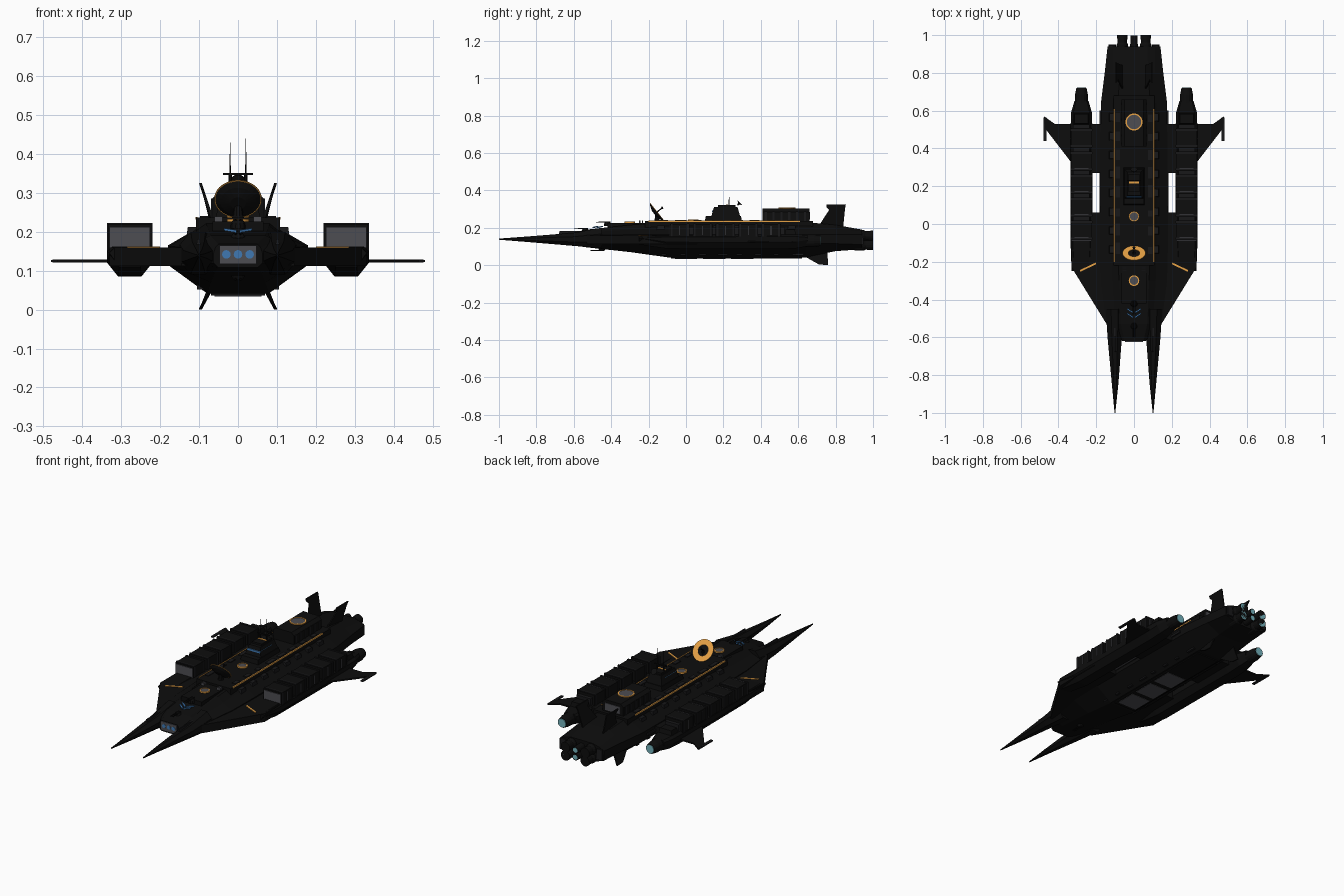
import bpy, bmesh, random
from mathutils import Vector

if "Cube" in bpy.data.objects:
    bpy.data.objects.remove(bpy.data.objects["Cube"])

random.seed(4)

def material(name, rgb):
    m = bpy.data.materials.new(name)
    m.diffuse_color = (*rgb, 1)
    m.use_nodes = True
    m.node_tree.nodes["Principled BSDF"].inputs["Base Color"].default_value = m.diffuse_color
    return m

BLACK = material("hull_black", (0.004, 0.004, 0.004))
DARK = material("trim_dark", (0.009, 0.009, 0.010))
GREY = material("panel_grey", (0.075, 0.075, 0.085))
ORANGE = material("marking_orange", (0.80, 0.36, 0.06))
BLUE = material("glass_blue", (0.05, 0.19, 0.45))
TEAL = material("exhaust_teal", (0.18, 0.46, 0.52))

def loft(name, rings, mat=BLACK, closed=False):
    """Skin rings of equal point count; cap the ends unless closed."""
    bm = bmesh.new()
    vs = [[bm.verts.new(p) for p in r] for r in rings]
    n = len(vs[0])
    pairs = list(zip(vs, vs[1:])) + ([(vs[-1], vs[0])] if closed else [])
    for a, b in pairs:
        for i in range(n):
            bm.faces.new((a[i], a[(i + 1) % n], b[(i + 1) % n], b[i]))
    if not closed:
        bm.faces.new(vs[0])
        bm.faces.new(vs[-1])
    bmesh.ops.recalc_face_normals(bm, faces=bm.faces)
    me = bpy.data.meshes.new(name)
    bm.to_mesh(me)
    bm.free()
    me.materials.append(mat)
    ob = bpy.data.objects.new(name, me)
    bpy.context.collection.objects.link(ob)
    return ob

def box(name, x, y, z, mat=BLACK, taper=0.0):
    """Box from ranges; taper pulls in the top."""
    def ring(h, t):
        return [(x[0] + t, y[0] + t, h), (x[1] - t, y[0] + t, h), (x[1] - t, y[1] - t, h), (x[0] + t, y[1] - t, h)]
    return loft(name, [ring(z[0], 0), ring(z[1], taper)], mat)

def turned(name, base, axis, profile, mat=BLACK, n=16, closed=False):
    """Surface of revolution, profile = (distance along axis, radius)."""
    q = Vector((0, 0, 1)).rotation_difference(Vector(axis))
    from math import cos, sin, tau
    return loft(name, [[Vector(base) + q @ Vector((r * cos(tau * i / n), r * sin(tau * i / n), d))
                for i in range(n)] for d, r in profile], mat, closed)

def ring(name, base, axis, inner, outer, h, mat, n=24):
    return turned(name, base, axis, [(0, inner), (0, outer), (h, outer), (h, inner)], mat, n, True)

def slab(name, pts, offset, mat=BLACK):
    """Polygon extruded along an offset vector."""
    o = Vector(offset)
    return loft(name, [[Vector(p) for p in pts], [Vector(p) + o for p in pts]], mat)

def hull_ring(y, t, zt, s, zs, w, z1, z2, b, zb):
    half = [(t, zt), (s, zs), (w, z1), (w, z2), (b, zb)]
    return [(x, y, z) for x, z in half] + [(-x, y, z) for x, z in reversed(half)]

# Main hull
loft("main_hull", [hull_ring(*s) for s in [
    (-.62, .05, .168, .058, .16, .063, .145, .12, .05, .108),
    (-.53, .07, .19, .10, .175, .145, .16, .12, .06, .095),
    (-.30, .08, .215, .115, .19, .175, .163, .115, .07, .07),
    (-.10, .085, .23, .12, .20, .18, .165, .115, .08, .042),
    (.64, .085, .23, .12, .20, .175, .165, .115, .08, .042),
    (.80, .075, .215, .11, .195, .155, .165, .115, .07, .075),
    (.94, .07, .19, .11, .18, .14, .165, .11, .07, .085)]])
box("upper_deck", (-.108, .108), (-.22, .68), (.19, .237))
box("fore_deck", (-.065, .065), (-.42, -.2), (.19, .226))
box("keel_plate", (-.07, .07), (-.08, .62), (.036, .05))
for y in (0, .15, .30):
    box("belly_panel", (-.06, .06), (y - .06, y + .06), (.034, .04), GREY)

# Nose sensor
box("nose_panel", (-.048, .048), (-.624, -.6), (.117, .165), GREY)
for x in (-.03, 0, .03):
    turned("nose_lens", (x, -.62, .142), (0, -1, 0), [(0, .011), (.006, .011)], BLUE)

# Paired parts
for s in (1, -1):
    X = lambda a, b: tuple(sorted((s * a, s * b)))
    # Front prong, diamond-sided and tapering
    def prong_ring(y, x0, x1, z0, z1):
        m, zm = (x0 + x1) / 2, (z0 + z1) / 2
        d = (z1 - z0) * .2
        return [(s * x, y, z) for x, z in [(m - (m - x0) * .4, z1), (m + (x1 - m) * .4, z1), (x1, zm + d),
                (x1, zm - d), (m + (x1 - m) * .4, z0), (m - (m - x0) * .4, z0), (x0, zm - d), (x0, zm + d)]]
    loft("prong", [prong_ring(-.45, .055, .15, .09, .2), prong_ring(-.6, .064, .14, .103, .173),
                   prong_ring(-.85, .083, .117, .124, .153), prong_ring(-1, .099, .103, .136, .142)])
    box("prong_rib", X(.095, .108), (-.68, -.5), (.15, .182), DARK, .003)
    # Shoulder and rear pylon joining hull to nacelle
    slab("shoulder", [(s * x, y, .112) for x, y in [(.1, -.53), (.145, -.53), (.33, -.23), (.33, .06), (.1, .06)]], (0, 0, .047))
    slab("rear_pylon", [(s * x, y, .115) for x, y in [(.1, .27), (.25, .27), (.25, .53), (.1, .53)]], (0, 0, .045))
    slab("shoulder_stripe", [(s * x, y, .158) for x, y in [(.2, -.213), (.2, -.203), (.285, -.243), (.285, -.253)]], (0, 0, .004), ORANGE)
    # Nacelle
    def nac_ring(y, k, top, bot):
        return [(s * (.278 + k * dx), y, z) for dx, z in [(-.045, top), (.045, top), (.058, top - .012), (.058, bot + .035),
                (.03, bot), (-.03, bot), (-.058, bot + .035), (-.058, top - .012)]]
    loft("nacelle", [nac_ring(-.25, .9, .158, .11), nac_ring(-.1, 1, .162, .088), nac_ring(.5, 1, .165, .085),
                     nac_ring(.59, .95, .165, .09), nac_ring(.65, .65, .16, .1)])
    turned("nacelle_nozzle", (s * .278, .64, .13), (0, 1, 0), [(0, .034), (.045, .034), (.08, .027)])
    turned("nacelle_exhaust", (s * .278, .719, .13), (0, 1, 0), [(0, .024), (.004, .024)], TEAL)
    # Cargo containers on the nacelle
    for i in range(5):
        y = -.085 + i * .122
        box("cargo_container", X(.222, .334), (y, y + .104), (.15, .22))
        box("container_link", X(.235, .322), (y + .1, y + .124), (.15, .205), DARK)
        for dy in (.004, .09):
            box("container_rib", X(.22, .336), (y + dy, y + dy + .01), (.152, .223), DARK)
        box("container_latch", X(.24, .316), (y + .012, y + .015), (.22, .2215), GREY)
        box("container_latch_side", X(.333, .3365), (y + .05, y + .053), (.16, .21), GREY)
    box("container_door", X(.226, .33), (-.089, -.08), (.153, .212), GREY)
    box("nacelle_tail_block", X(.235, .322), (.525, .59), (.15, .19), taper=.008)
    # Side wing with tip rail
    slab("side_wing", [(s * x, y, .121) for x, y in [(.3, .29), (.335, .33), (.47, .505), (.476, .57), (.42, .53), (.3, .53)]], (0, 0, .008))
    box("wing_tip_rail", X(.464, .48), (.44, .565), (.122, .128), DARK)
    # Tail fins, upper with swept tip and lower
    slab("upper_fin", [(s * x, y, z) for x, y, z in [(.062, .71, .21), (.090, .765, .295), (.096, .75, .312), (.10, .75, .325),
         (.10, .855, .325), (.0915, .85, .3), (.066, .84, .2)]], (-s * .007, 0, 0))
    slab("lower_fin", [(s * x, y, z) for x, y, z in [(.07, .62, .055), (.10, .71, .004), (.10, .76, 0), (.066, .755, .085)]], (-s * .007, 0, 0))
    # Deck stripe and side details
    box("deck_stripe", X(.104, .109), (-.2, .61), (.232, .2385), ORANGE)
    box("side_trench_rail", X(.17, .183), (-.1, .6), (.135, .147), DARK)
    turned("side_light", (s * .178, .51, .127), (s, 0, 0), [(0, .006), (.006, .006)], TEAL, 8)
    for i in range(8):
        y = -.16 + i * .1
        box("side_buttress", X(.1, .135), (y, y + .05), (.17, .212), DARK, .006)
        box("deck_block", X(.075, .098), (y, y + random.uniform(.03, .07)), (.23, .241), DARK)
        w = random.uniform(.02, .06)
        box("belly_block", X(.072, .105), (y + .03, y + .03 + w), (.052, .08), DARK)
    # Main engines
    for z in (.157, .108):
        turned("main_nozzle", (s * .062, .9, z), (0, 1, 0), [(0, .03), (.05, .03), (.06, .025), (.1, .028)])
        turned("main_exhaust", (s * .062, .997, z), (0, 1, 0), [(0, .024), (.003, .024)], TEAL)
    box("engine_cowl", X(.095, .135), (.84, .95), (.11, .17), DARK, .004)
    # Nose chevrons
    for y in (-.475, -.5):
        slab("nose_chevron", [(s * x, y + d, z) for x, d, z in [(.004, 0, .198), (.036, .022, .203), (.036, .03, .204), (.004, .01, .199)]], (0, 0, .006), BLUE)
    # Fore deck vents
    for y in (-.25, -.235):
        box("deck_vent", X(.04, .06), (y, y + .006), (.226, .239), GREY)
    # Mast antennas
    turned("antenna", (s * .02, .23, .31), (0, 0, 1), [(0, .004), (.04, .004), (.041, .0015), (.13 if s > 0 else .12, .001)], BLACK, 6)

# Central engines
for z, r in ((.155, .018), (.115, .018)):
    turned("centre_nozzle", (0, .9, z), (0, 1, 0), [(0, r + .004), (.098, r)])
    turned("centre_exhaust", (0, .997, z), (0, 1, 0), [(0, r - .004), (.002, r - .004)], TEAL)

# Bridge tower
box("bridge_base", (-.058, .058), (.10, .30), (.23, .262), taper=.006)
box("bridge_tower", (-.05, .05), (.135, .29), (.26, .312), taper=.015)
box("bridge_roof", (-.03, .03), (.17, .265), (.31, .322))
box("bridge_window", (-.041, .041), (.139, .25), (.283, .293), BLUE)
box("roof_stripe", (-.026, .026), (.214, .224), (.32, .324), ORANGE)
box("mast_crossbar", (-.038, .038), (.227, .233), (.346, .351))
turned("rear_dish", (0, .275, .32), (0, .7, .7), [(0, .003), (.012, .006), (.018, .018), (.02, .018)], BLACK, 12)

# Hangar with landing pad
slab("hangar", [(x, .41, z) for x, z in [(-.066, .23), (.066, .23), (.066, .285), (.05, .302), (-.05, .302), (-.066, .285)]], (0, .25, 0))
for i in range(6):
    y = .42 + i * .042
    for s in (1, -1):
        box("hangar_rib", (s * .066 - .003, s * .066 + .003), (y, y + .012), (.235, .286), DARK)
box("hangar_door", (-.048, .048), (.655, .663), (.245, .285), GREY)
turned("landing_pad", (0, .54, .301), (0, 0, 1), [(0, .04), (.004, .04)], GREY, 24)
ring("landing_pad_rim", (0, .54, .301), (0, 0, 1), .038, .045, .006, ORANGE)

# Deck turrets
for y, z in ((.04, .237), (-.30, .225)):
    turned("deck_hatch", (0, y, z), (0, 0, 1), [(0, .024), (.006, .024)], GREY, 20)
    ring("deck_hatch_rim", (0, y, z), (0, 0, 1), .022, .028, .008, ORANGE)

# Tilted dish on a pedestal
turned("dish_pedestal", (0, -.155, .22), (0, 0, 1), [(0, .02), (.02, .014), (.06, .008)], BLACK, 10)
axis, centre = Vector((0, .78, .62)), Vector((0, -.155, .284))
turned("dish_bowl", centre - axis * .018, axis, [(0, .02), (.008, .045), (.018, .06), (.019, .06), (.012, .03)], BLACK, 28)
ring("dish_face", centre - axis * .001, axis, .03, .061, .003, ORANGE, 28)
turned("dish_feed", centre - axis * .01, axis, [(0, .004), (.04, .003), (.045, .007), (.05, .007)], BLACK, 8)

# Bow guns above and below
for y, z, d in ((-.42, .218, 1), (-.54, .183, 1), (-.45, .09, -1)):
    turned("gun_mount", (0, y, z - d * .01), (0, 0, d), [(0, .02), (.014, .018), (.024, .012)], BLACK, 10)
    for x in (-.006, .006):
        turned("gun_barrel", (x, y, z + d * .012), (0, -1, 0), [(-.015, .004), (.06, .002)], BLACK, 6)
